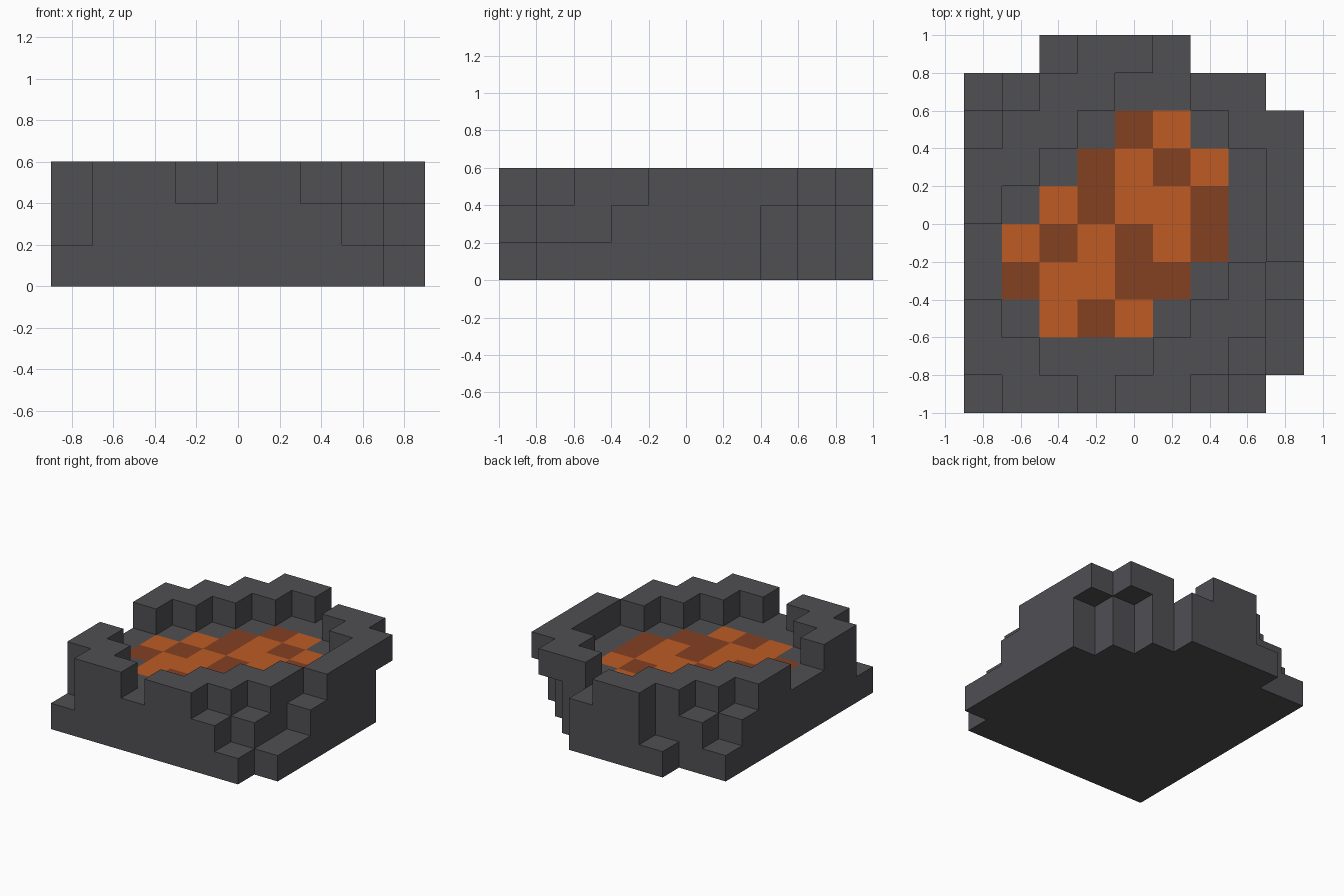
import bpy
import bmesh
from mathutils import Vector

cube = bpy.data.objects.get("Cube")
if cube:
    bpy.data.objects.remove(cube, do_unlink=True)

SIZE = 0.2  # edge length of one block

# Column heights in blocks, front row first; T = block on the top level only
HEIGHTS = """
13323321.
332223321
322222331
222222232
222222223
322222223
332222223
23322223T
1233223T.
..1332...
""".split()

# Molten surface, same layout: B = bright, D = dark
MOLTEN = """
.........
.........
..BDB....
.DBBDD...
.BDBDBD..
..BDBBD..
...DBDB..
....DB...
.........
.........
""".split()


def make_material(name, color):
    mat = bpy.data.materials.new(name)
    mat.use_nodes = True
    mat.diffuse_color = (*color, 1)
    mat.node_tree.nodes["Principled BSDF"].inputs["Base Color"].default_value = (*color, 1)
    return mat


rock = make_material("dark_rock", (0.08, 0.08, 0.088))
bright = make_material("bright_lava", (0.51, 0.105, 0.017))
dark = make_material("dark_lava", (0.23, 0.052, 0.016))

# Sort the blocks into rock and molten cells, each with a material index
rock_cells, molten_cells = {}, {}
for j, row in enumerate(HEIGHTS):
    for i, mark in enumerate(row):
        if mark == ".":
            continue
        levels = [2] if mark == "T" else range(int(mark))
        for k in levels:
            lava = MOLTEN[j][i]
            if k == 1 and lava != ".":
                molten_cells[i, j, k] = "BD".index(lava)
            else:
                rock_cells[i, j, k] = 0
filled = set(rock_cells) | set(molten_cells)


def build_blocks(name, cells, materials):
    """Make the exposed sides of the given blocks as one mesh."""
    bm = bmesh.new()
    origin = Vector((len(HEIGHTS[0]) / 2, len(HEIGHTS) / 2, 0))
    for cell, index in cells.items():
        center = Vector(cell) + Vector((0.5, 0.5, 0.5)) - origin
        for axis in range(3):
            for sign in (-1, 1):
                normal = Vector((0, 0, 0))
                normal[axis] = sign
                if tuple(int(c + n) for c, n in zip(cell, normal)) in filled:
                    continue
                u = Vector((0, 0, 0))
                u[(axis + 1) % 3] = 0.5
                v = normal.cross(u)
                mid = center + normal / 2
                corners = (mid - u - v, mid + u - v, mid + u + v, mid - u + v)
                face = bm.faces.new([bm.verts.new(c * SIZE) for c in corners])
                face.material_index = index
    bmesh.ops.remove_doubles(bm, verts=bm.verts, dist=0.001)
    mesh = bpy.data.meshes.new(name)
    bm.to_mesh(mesh)
    bm.free()
    for mat in materials:
        mesh.materials.append(mat)
    obj = bpy.data.objects.new(name, mesh)
    bpy.context.collection.objects.link(obj)
    return obj


# Stepped rock basin with its rim and spill channels
build_blocks("rock_basin", rock_cells, [rock])

# Chequered molten surface inside the rim
build_blocks("molten_pool", molten_cells, [bright, dark])
